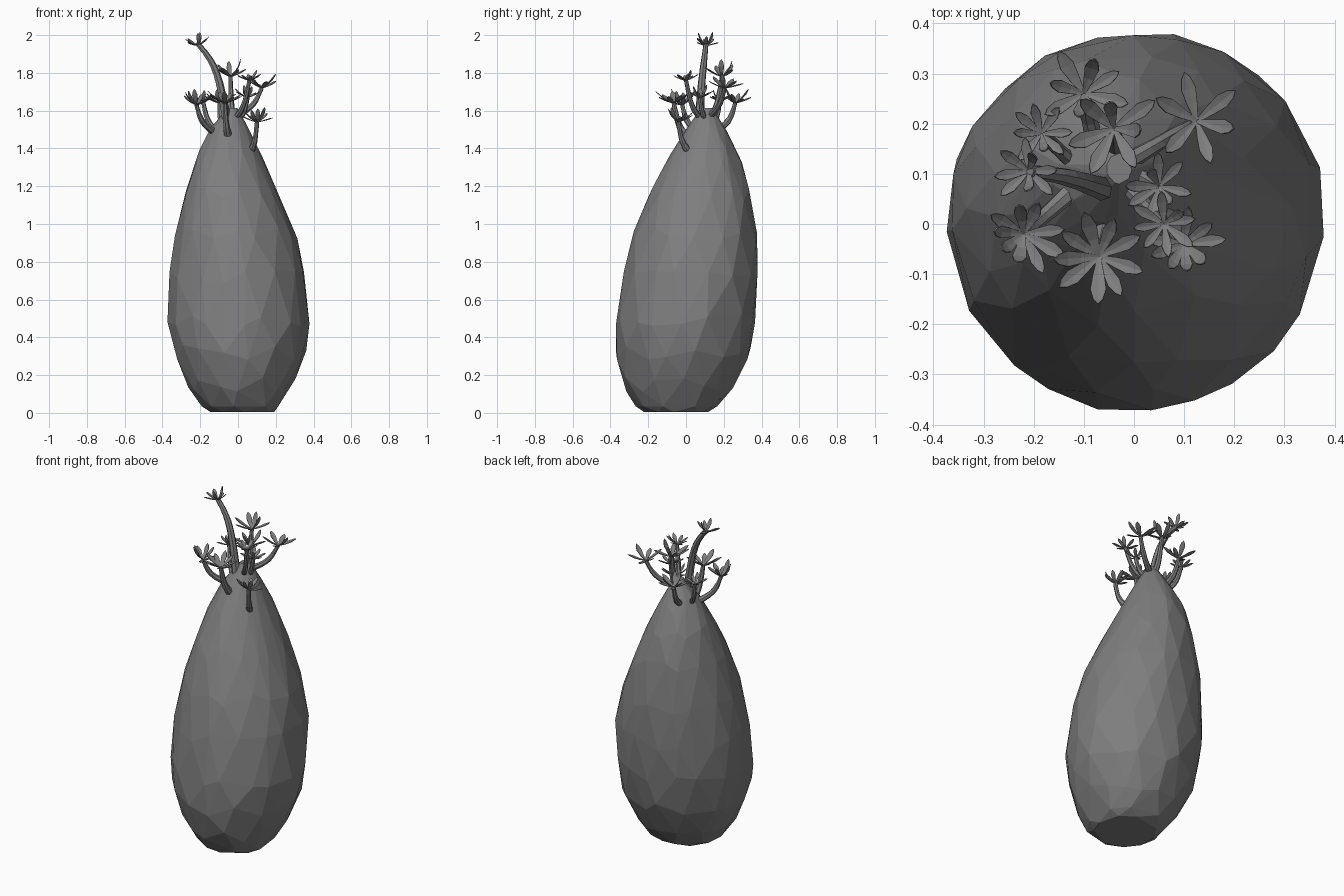
import bpy, bmesh, math, random
from mathutils import Vector

if "Cube" in bpy.data.objects:
    bpy.data.objects.remove(bpy.data.objects["Cube"])

random.seed(4)
GREY = bpy.data.materials.new("dark_grey")
GREY.diffuse_color = (0.21, 0.21, 0.21, 1)
GREY.use_nodes = True
GREY.node_tree.nodes["Principled BSDF"].inputs["Base Color"].default_value = GREY.diffuse_color


def finish(bm, name):
    bmesh.ops.recalc_face_normals(bm, faces=bm.faces)
    mesh = bpy.data.meshes.new(name)
    bm.to_mesh(mesh)
    bm.free()
    mesh.materials.append(GREY)
    ob = bpy.data.objects.new(name, mesh)
    bpy.context.collection.objects.link(ob)
    return ob


# Swollen, leaning trunk: z, x min, x max, y min, y max
LEVELS = [
    (0.005, -0.15, 0.19, -0.22, 0.12),
    (0.035, -0.19, 0.222, -0.27, 0.168),
    (0.15, -0.27, 0.285, -0.335, 0.255),
    (0.32, -0.347, 0.352, -0.374, 0.335),
    (0.50, -0.372, 0.372, -0.367, 0.362),
    (0.72, -0.364, 0.357, -0.334, 0.374),
    (0.95, -0.329, 0.299, -0.279, 0.368),
    (1.16, -0.28, 0.212, -0.195, 0.34),
    (1.35, -0.222, 0.127, -0.092, 0.285),
    (1.50, -0.152, 0.06, 0.0, 0.21),
    (1.615, -0.055, -0.005, 0.08, 0.14),
]
bm = bmesh.new()
for k, (z, x0, x1, y0, y1) in enumerate(LEVELS):
    inner = 1 < k < len(LEVELS) - 1
    sides = 16 if inner else 9
    for i in range(sides):
        a = 2 * math.pi * (i + 0.5 * (k % 2) + random.uniform(-0.25, 0.25)) / sides
        s = 1.014 + random.uniform(-0.008, 0.006)
        # fuller towards the back right, flatter towards the front left
        c = math.cos(a - math.pi / 4)
        s += c ** 4 * (0.045 if c > 0 else -0.015)
        dz = random.uniform(-0.04, 0.04) if inner else 0
        # the outline follows the lean when a point moves up or down
        o = LEVELS[k + (1 if dz > 0 else -1)] if inner else LEVELS[k]
        f = dz / (o[0] - z) if inner else 0
        ax, bx, ay, by = (p + (q - p) * f for p, q in zip((x0, x1, y0, y1), o[1:]))
        bm.verts.new(((ax + bx) / 2 + s * (bx - ax) / 2 * math.cos(a),
                      (ay + by) / 2 + s * (by - ay) / 2 * math.sin(a), z + dz))
bmesh.ops.convex_hull(bm, input=bm.verts)
bmesh.ops.delete(bm, geom=[v for v in bm.verts if not v.link_faces], context='VERTS')
finish(bm, "swollen_trunk")


def branch(name, pts, r0, r1, sides=7, steps=8):
    """Tapered tube along a cubic through four control points."""
    p = [Vector(q) for q in pts]
    bm = bmesh.new()
    rings = []
    for k in range(steps + 1):
        t = k / steps
        u = 1 - t
        c = p[0]*u**3 + p[1]*3*u*u*t + p[2]*3*u*t*t + p[3]*t**3
        d = (p[1]-p[0])*u*u + (p[2]-p[1])*2*u*t + (p[3]-p[2])*t*t
        q = Vector((0, 0, 1)).rotation_difference(d)
        r = (r0 + (r1 - r0) * t) * random.uniform(0.93, 1.07)
        rings.append([bm.verts.new(c + q @ Vector((r * math.cos(2*math.pi*i/sides),
                      r * math.sin(2*math.pi*i/sides), 0))) for i in range(sides)])
    for a, b in zip(rings, rings[1:]):
        for i in range(sides):
            j = (i + 1) % sides
            bm.faces.new((a[i], a[j], b[j], b[i]))
    bm.faces.new(rings[0])
    bm.faces.new(rings[-1])
    finish(bm, name)


def rosette(name, tip, length, count, tilt=(0, 0)):
    """Cupped whorl of slightly folded, spoon-shaped leaves."""
    bm = bmesh.new()
    tip = Vector(tip)
    turn = random.uniform(0, 6.28)
    axis = Vector((0, 0, 1)).rotation_difference(Vector((tilt[0], tilt[1], 1)))
    for i in range(count):
        a = turn + 2 * math.pi * (i + random.uniform(-0.25, 0.25)) / count
        pitch = random.choice((0.35, 0.45, 0.6, 0.95)) + random.uniform(-0.1, 0.1)
        ln = length * random.uniform(0.95, 1.15)
        side = Vector((-math.sin(a), math.cos(a), 0))

        def along(t):
            e = pitch * (0.6 + 0.4 * t)
            return Vector((math.cos(a) * math.cos(e), math.sin(a) * math.cos(e),
                           math.sin(e))) * ln * t
        rows = []
        for t, w in ((0.0, 0.03), (0.35, 0.10), (0.65, 0.14), (0.88, 0.085)):
            mid = along(t)
            lift = Vector((0, 0, 0.2 * w * ln))
            rows.append([bm.verts.new(tip + axis @ v) for v in
                         (mid - side*w*ln + lift, mid, mid + side*w*ln + lift)])
        end = bm.verts.new(tip + axis @ along(1))
        for p, q in zip(rows, rows[1:]):
            for j in (0, 1):
                bm.faces.new((p[j], p[j+1], q[j+1], q[j]))
        for j in (0, 1):
            bm.faces.new((rows[-1][j], rows[-1][j+1], end))
    ob = finish(bm, name)
    mod = ob.modifiers.new("leaf_thickness", 'SOLIDIFY')
    mod.thickness = 0.003


# Branches: base, tip, base radius, leaf length, leaf count
PLANTS = [
    ((-0.13, 0.06, 1.49), (-0.22, -0.02, 1.63), 0.019, 0.09, 9),
    ((-0.05, 0.01, 1.46), (-0.07, -0.065, 1.64), 0.023, 0.10, 9),
    ((0.07, 0.01, 1.39), (0.10, -0.04, 1.54), 0.018, 0.085, 9),
    ((-0.02, 0.08, 1.56), (0.06, 0.00, 1.76), 0.016, 0.070, 8),
    ((-0.01, 0.11, 1.54), (0.05, 0.075, 1.67), 0.016, 0.075, 8),
    ((-0.02, 0.12, 1.57), (0.125, 0.205, 1.72), 0.018, 0.10, 6),
    ((-0.03, 0.13, 1.57), (-0.04, 0.19, 1.78), 0.018, 0.10, 7),
    ((-0.08, 0.17, 1.50), (-0.10, 0.26, 1.64), 0.020, 0.09, 8),
    ((-0.12, 0.12, 1.50), (-0.185, 0.18, 1.65), 0.016, 0.065, 8),
]
for n, (base, tip, r, ln, count) in enumerate(PLANTS, 1):
    b, t = Vector(base), Vector(tip)
    flat = Vector((t.x - b.x, t.y - b.y, 0))
    p1 = b + flat * 0.7 + Vector((0, 0, 0.04))
    p2 = t - flat * 0.2 - Vector((0, 0, 0.07))
    branch(f"branch_{n}", (b, p1, p2, t), r, 0.011)
    rosette(f"leaves_{n}", tip, ln, count, (flat.x * 0.6, flat.y * 0.6))

# Tall leaning branch
branch("tall_branch", ((-0.055, 0.07, 1.52), (-0.10, 0.08, 1.78),
                       (-0.11, 0.095, 1.84), (-0.21, 0.105, 1.95)), 0.026, 0.013)
rosette("tall_leaves", (-0.21, 0.105, 1.945), 0.07, 8, (-0.2, 0))
